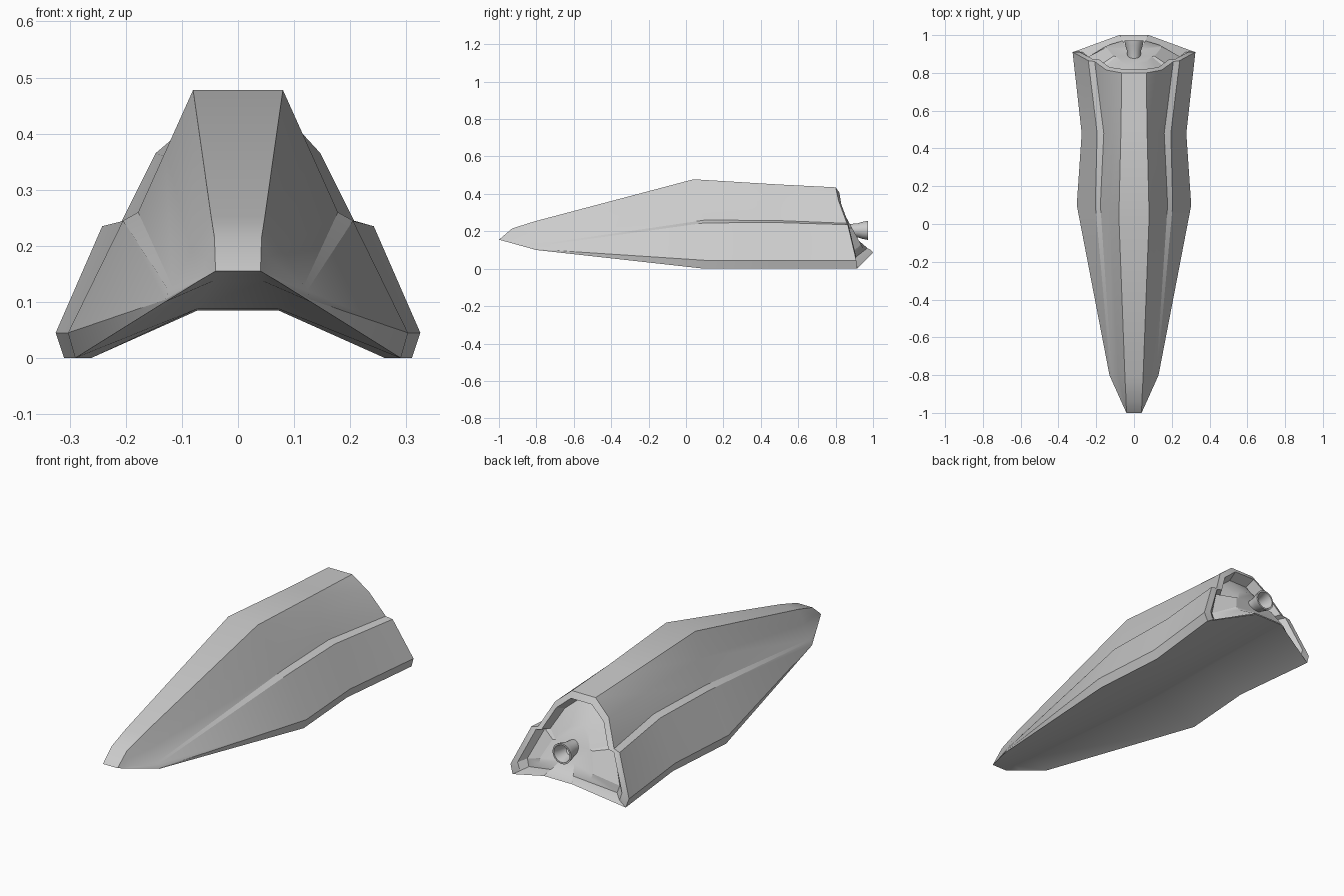
import bpy, bmesh, math

if "Cube" in bpy.data.objects:
    bpy.data.objects.remove(bpy.data.objects["Cube"])


def section(y_top, y, top, ledge_in, ledge_out, chine, bottom, keel):
    """Half cross-section from the roof edge round to the keel edge."""
    mid = [(a + b) / 2 for a, b in zip(top, ledge_in)]
    pts = [(top, y_top), (mid, (y_top + y) / 2)]
    pts += [(p, y) for p in (ledge_in, ledge_out, chine, bottom, keel)]
    return [(p[0], yy, p[1]) for p, yy in pts]


def shrink(points, s, y_func):
    """Inset a stern outline towards the nozzle axis."""
    out = []
    for i, (x, y, z) in enumerate(points):
        z = 0.2 + (z - 0.2) * s
        out.append((x * s, y_func(i, y, z), z))
    return out


def full_ring(half):
    return half + [(-x, y, z) for x, y, z in reversed(half)]


def finish(bm, name, angle):
    bmesh.ops.remove_doubles(bm, verts=bm.verts, dist=1e-5)
    bmesh.ops.recalc_face_normals(bm, faces=bm.faces)
    mesh = bpy.data.meshes.new(name)
    bm.to_mesh(mesh)
    bm.free()
    ob = bpy.data.objects.new(name, mesh)
    bpy.context.collection.objects.link(ob)
    bpy.context.view_layer.objects.active = ob
    ob.select_set(True)
    bpy.ops.object.shade_smooth_by_angle(angle=math.radians(angle))
    ob.select_set(False)
    return ob


def bridge(bm, a, b, closed=True):
    n = len(a)
    for i in range(n if closed else n - 1):
        j = (i + 1) % n
        vs = [a[i], a[j], b[j], b[i]]
        if len({tuple(round(c, 5) for c in v.co) for v in vs}) > 2:
            bm.faces.new(vs)


# Hull: nose edge, then sections widening towards the stern
nose = [(0.04, -1.0, 0.155)] * 7
stern = [(0.065, 0.80, 0.435), (0.147, 0.815, 0.365), (0.208, 0.86, 0.243),
         (0.242, 0.865, 0.235), (0.325, 0.91, 0.045), (0.31, 0.915, 0.0),
         (0.078, 1.0, 0.085)]
halves = [
    nose,
    section(-0.93, -0.93, (0.042, 0.215), (0.067, 0.145), (0.069, 0.142),
            (0.072, 0.138), (0.072, 0.136), (0.04, 0.15)),
    section(-0.81, -0.80, (0.048, 0.253), (0.117, 0.128), (0.123, 0.12),
            (0.13, 0.104), (0.13, 0.1), (0.045, 0.137)),
    section(0.04, 0.10, (0.08, 0.478), (0.178, 0.26), (0.205, 0.245),
            (0.303, 0.045), (0.29, 0.0), (0.072, 0.088)),
    section(0.50, 0.48, (0.069, 0.45), (0.16, 0.258), (0.195, 0.247),
            (0.277, 0.045), (0.262, 0.0), (0.072, 0.085)),
    stern,
    # Stern rim, recess and raised centre panel
    shrink(stern, 0.88, lambda i, y, z: y + 0.02 - 0.005 * i),
    shrink(stern, 0.78, lambda i, y, z: y - 0.03),
    shrink(stern, 0.45, lambda i, y, z: 0.93 - (z - 0.14) * 0.545),
]
bm = bmesh.new()
rings = [[bm.verts.new(p) for p in full_ring(h)] for h in halves]
for a, b in zip(rings, rings[1:]):
    bridge(bm, a, b)
bm.faces.new(rings[-1])
finish(bm, "hull", 25)

# Exhaust nozzle: lathed profile of (radius, y) around the stern axis
profile = [(0.032, 0.86), (0.038, 0.92), (0.046, 0.945), (0.051, 0.972),
           (0.043, 0.972), (0.034, 0.94), (0.028, 0.90), (0.0, 0.90)]
bm = bmesh.new()
SIDES = 24
rings = []
for r, y in profile:
    rings.append([bm.verts.new((r * math.cos(2 * math.pi * k / SIDES), y,
                                0.205 + r * math.sin(2 * math.pi * k / SIDES)))
                  for k in range(SIDES)])
for a, b in zip(rings, rings[1:]):
    bridge(bm, a, b)
finish(bm, "exhaust_nozzle", 35)
